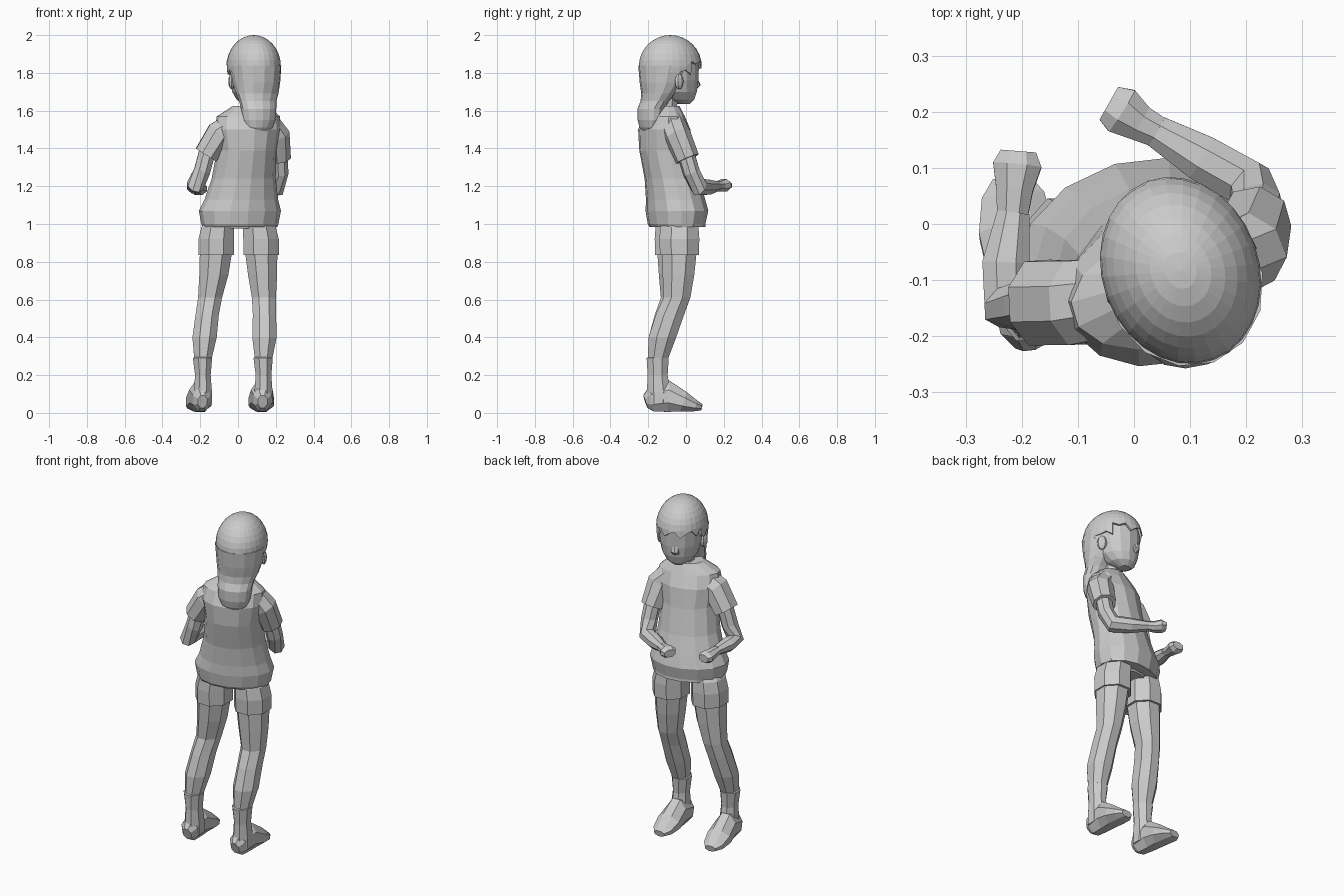
import bpy, bmesh
from math import sin, cos, pi, radians
from mathutils import Vector, Matrix


def finish(name, bm, place=None):
    if place:
        bmesh.ops.transform(bm, matrix=place, verts=bm.verts)
    bmesh.ops.recalc_face_normals(bm, faces=bm.faces)
    me = bpy.data.meshes.new(name)
    bm.to_mesh(me)
    bm.free()
    ob = bpy.data.objects.new(name, me)
    bpy.context.collection.objects.link(ob)
    return ob


def loft(name, rings, sides=8, ref=(1, 0, 0), level=True, yaw=0, place=None):
    """Skin of rings (x, y, z, rx, ry); level rings stay flat, others follow the path."""
    bm = bmesh.new()
    pts = [Vector(r[:3]) for r in rings]
    loops = []
    for i, r in enumerate(rings):
        if level:
            u = Vector((cos(radians(yaw)), sin(radians(yaw)), 0))
            v = Vector((-u.y, u.x, 0))
        else:
            t = (pts[min(i + 1, len(pts) - 1)] - pts[max(i - 1, 0)]).normalized()
            u = Vector(ref)
            u = (u - t * u.dot(t)).normalized()
            v = t.cross(u)
        rx, ry = r[3], r[-1]
        loops.append([bm.verts.new(pts[i] + u * rx * cos(2 * pi * (k + .5) / sides) * 1.04
                                   + v * ry * sin(2 * pi * (k + .5) / sides) * 1.04)
                      for k in range(sides)])
    for a, b in zip(loops, loops[1:]):
        for k in range(sides):
            n = (k + 1) % sides
            bm.faces.new((a[k], a[n], b[n], b[k]))
    bm.faces.new(loops[0][::-1])
    bm.faces.new(loops[-1])
    return finish(name, bm, place)


def turned(x, y, angle):
    return Matrix.Translation((x, y, 0)) @ Matrix.Rotation(radians(angle), 4, 'Z')


# Shirt body, twisted slightly towards -x, and neck
loft("shirt", [(.01, -.045, .985, .195, .138), (.01, -.05, 1.0, .2, .142),
               (.01, -.048, 1.07, .213, .155), (.018, -.055, 1.13, .19, .148),
               (.03, -.075, 1.24, .165, .137), (.045, -.105, 1.39, .152, .137),
               (.05, -.115, 1.5, .172, .13), (.055, -.115, 1.57, .165, .098),
               (.065, -.105, 1.625, .09, .065)], sides=14, yaw=16)
loft("neck", [(.07, -.1, 1.58, .05, .05), (.08, -.085, 1.72, .052, .05)])

# Sleeves, arms and hands
arms = {
    "left": ((1, .05, 0),
             [(.0, -.13, 1.535, .07), (-.1, -.14, 1.475, .074, .078), (-.17, -.14, 1.365, .065, .078)],
             [(-.15, -.135, 1.43, .045), (-.19, -.145, 1.28, .045), (-.225, -.145, 1.205, .045, .05),
              (-.228, -.07, 1.2, .044, .04), (-.215, .02, 1.195, .03, .026)],
             [(-.217, .01, 1.195, .028, .024), (-.213, .06, 1.19, .034, .03),
              (-.208, .105, 1.185, .045, .034), (-.206, .13, 1.185, .033, .022)]),
    "right": ((.5, .85, 0),
              [(.145, -.08, 1.54, .068), (.202, -.045, 1.47, .068, .072), (.216, .008, 1.345, .062, .063)],
              [(.215, -.015, 1.42, .045), (.222, .03, 1.27, .044), (.205, .07, 1.195, .045, .05),
               (.12, .118, 1.195, .043, .04), (.04, .165, 1.2, .03, .026)],
              [(.05, .16, 1.2, .028, .024), (.01, .18, 1.2, .034, .03),
               (-.022, .202, 1.205, .045, .034), (-.045, .215, 1.205, .035, .022)]),
}
for side, (ref, sleeve, arm, hand) in arms.items():
    loft(side + "_sleeve", sleeve, 8, ref, False)
    loft(side + "_arm", arm, 8, ref, False)
    loft(side + "_hand", hand, 8, ref, False)

# Shorts, legs, socks and feet: ring centres per side, shared heights and radii
leg_profile = [(.87, .09, .097), (.73, .08, .087), (.61, .066, .074),
               (.52, .064, .078), (.4, .067, .076), (.28, .047, .055)]
leg_paths = {
    "left": [(-.115, -.06), (-.128, -.06), (-.148, -.062), (-.163, -.09), (-.177, -.125), (-.186, -.15)],
    "right": [(.122, -.035), (.13, -.04), (.137, -.048), (.14, -.085), (.14, -.125), (.135, -.15)],
}
foot_profile = [(-.06, .06, .026, .036), (-.03, .07, .05, .066), (.06, .088, .06, .086),
                (.14, .058, .07, .056), (.205, .037, .058, .031), (.238, .03, .034, .018)]
for side, path in leg_paths.items():
    loft(side + "_leg", [(x, y, z, a, b) for (x, y), (z, a, b) in zip(path, leg_profile)])
    x, y = path[0]
    loft(side + "_shorts_leg", [(x, y, .835, .098, .107), (x, y, .92, .098, .11),
                                (x * .93, y, .985, .09, .105), (x * .8, y, 1.03, .07, .08)])
    x, y = path[-1]
    loft(side + "_sock", [(x - .002, y, .295, .046, .054), (x - .002, y, .29, .053, .061),
                          (x, y, .2, .043, .055), (x, y + .005, .11, .05, .065),
                          (x, y + .005, .05, .05, .06)])
    fx = -.194 if side == "left" else .128
    loft(side + "_foot", [(0, yy, z, a, b) for yy, z, a, b in foot_profile], 8, (1, 0, 0), False,
         place=turned(fx, -.155, 6 if side == "left" else 2))
loft("shorts_seat", [(.005, -.045, .975, .12, .08), (.005, -.045, 1.06, .17, .11)], 12, yaw=10)

# Head: everything in head space, then turned into place
head = turned(.083, -.083, 20)
loft("face", [(0, .075, 1.635, .03, .03), (0, .056, 1.66, .07, .072), (0, .035, 1.7, .098, .105),
              (0, .025, 1.76, .113, .122), (0, .02, 1.85, .122, .13), (0, 0, 1.93, .09, .1)],
     14, place=head)
loft("nose", [(0, .125, 1.705, .02, .012), (0, .142, 1.735, .022, .028),
              (0, .135, 1.79, .01, .009)], 6, place=head)
for s, side in ((-1, "left"), (1, "right")):
    bm = bmesh.new()
    bmesh.ops.create_uvsphere(bm, u_segments=8, v_segments=6, radius=1)
    ear = Matrix.Translation((s * .122, .005, 1.755)) @ Matrix.Rotation(s * .4, 4, 'Z') @ Matrix.Diagonal((.018, .028, .042, 1))
    finish(side + "_ear", bm, head @ ear)

# Hair cap with a jagged fringe cut out over the face
bm = bmesh.new()
bmesh.ops.create_uvsphere(bm, u_segments=28, v_segments=16, radius=1)
bmesh.ops.transform(bm, matrix=Matrix.Translation((0, 0, 1.835)) @ Matrix.Diagonal((.14, .17, .165, 1)), verts=bm.verts)


def is_open(f):
    c = f.calc_center_median()
    return c.z < (1.82 if c.y > .06 else 1.79 if c.y > -.02 else 1.72)


bmesh.ops.delete(bm, geom=[f for f in bm.faces if is_open(f)], context='FACES')
rim = [v for v in bm.verts if v.is_boundary and v.co.y > 0]
for i, v in enumerate(sorted(rim, key=lambda v: v.co.x)):
    v.co.z += (.012, -.012, .025)[i % 3]
cap = finish("hair_cap", bm, head)
mod = cap.modifiers.new("thickness", 'SOLIDIFY')
mod.thickness = .012
mod.offset = -1

# Back hair running down into the low tail
loft("back_hair_and_tail", [(0, -.02, 1.84, .134, .148), (0, -.04, 1.75, .123, .12),
                            (-.003, -.065, 1.69, .11, .085), (-.008, -.085, 1.65, .098, .068),
                            (-.01, -.105, 1.61, .092, .066), (-.01, -.11, 1.55, .086, .06),
                            (-.012, -.118, 1.51, .07, .042), (-.012, -.122, 1.49, .045, .025)],
     14, place=head)
